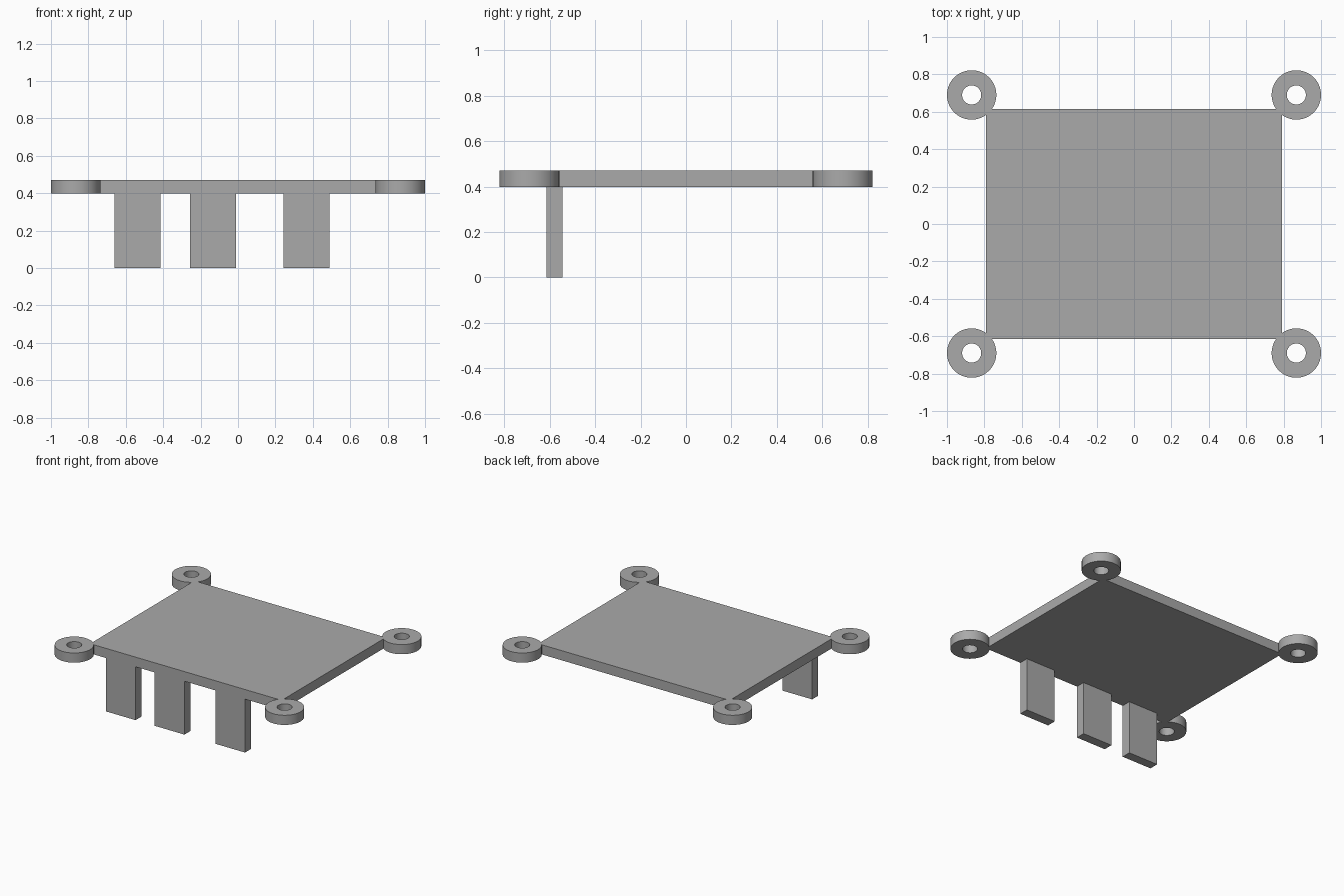
import bpy
import bmesh
import math
from mathutils import Matrix, Vector

if "Cube" in bpy.data.objects:
    bpy.data.objects.remove(bpy.data.objects["Cube"], do_unlink=True)

BOTTOM, TOP = 0.398, 0.47
HALF_X, HALF_Y = 0.79, 0.614

grey = bpy.data.materials.new("plain grey")
grey.use_nodes = True
colour = (0.4, 0.4, 0.4, 1)
grey.diffuse_color = colour
grey.node_tree.nodes["Principled BSDF"].inputs["Base Color"].default_value = colour


def finish(name, bm):
    bmesh.ops.recalc_face_normals(bm, faces=bm.faces)
    mesh = bpy.data.meshes.new(name)
    bm.to_mesh(mesh)
    bm.free()
    mesh.materials.append(grey)
    obj = bpy.data.objects.new(name, mesh)
    bpy.context.collection.objects.link(obj)
    return obj


def box(name, low, high):
    low, high = Vector(low), Vector(high)
    bm = bmesh.new()
    matrix = Matrix.Translation((low + high) / 2) @ Matrix.Diagonal((*(high - low), 1))
    bmesh.ops.create_cube(bm, size=1, matrix=matrix)
    return finish(name, bm)


def ring(name, x, y, outer, inner, sides=64):
    # Rectangular section swept around the hole axis
    bm = bmesh.new()
    section = [(inner, BOTTOM), (outer, BOTTOM), (outer, TOP), (inner, TOP)]
    loops = []
    for i in range(sides):
        a = math.tau * i / sides
        loops.append([bm.verts.new((x + r * math.cos(a), y + r * math.sin(a), z))
                      for r, z in section])
    for i in range(sides):
        here, after = loops[i], loops[(i + 1) % sides]
        for j in range(4):
            k = (j + 1) % 4
            bm.faces.new((here[j], after[j], after[k], here[k]))
    obj = finish(name, bm)
    bpy.ops.object.select_all(action="DESELECT")
    obj.select_set(True)
    bpy.context.view_layer.objects.active = obj
    bpy.ops.object.shade_smooth_by_angle(angle=math.radians(30))


# Flat base plate
box("plate", (-HALF_X, -HALF_Y, BOTTOM), (HALF_X, HALF_Y, TOP))

# Mounting rings at the four corners
for side, sx in (("right", -1), ("left", 1)):
    for end, sy in (("front", -1), ("back", 1)):
        ring(f"{end}_{side}_mounting_ring", sx * 0.868, sy * 0.69, 0.132, 0.051)

# Three tabs hanging from the front edge
for name, x in (("right", -0.66), ("middle", -0.257), ("left", 0.243)):
    box(f"{name}_tab", (x, -HALF_Y, 0), (x + 0.245, -0.544, BOTTOM))
